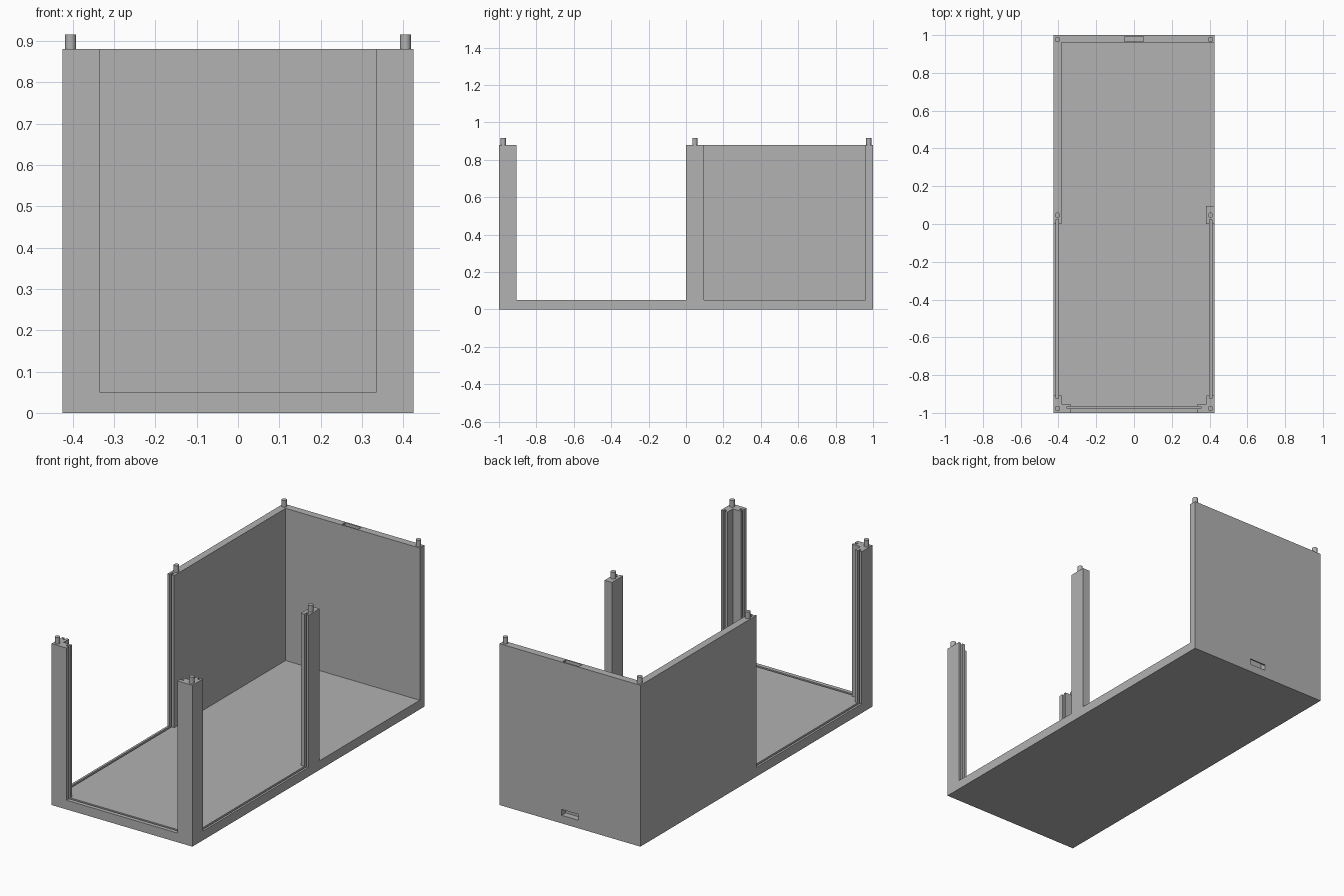
import bpy
import bmesh

cube = bpy.data.objects.get("Cube")
if cube:
    bpy.data.objects.remove(cube, do_unlink=True)

# Single grey plastic colour
grey = bpy.data.materials.new("grey_plastic")
grey.use_nodes = True
colour = (0.445, 0.445, 0.445, 1)
grey.diffuse_color = colour
grey.node_tree.nodes["Principled BSDF"].inputs["Base Color"].default_value = colour

# Overall dimensions
HX, HY = 0.425, 1.0
FLOOR, TOP = 0.05, 0.88
WALL = 0.04
INX = HX - WALL
POST = 0.093
GX, GY, GW = 0.407, 0.972, 0.006   # groove centre lines and half width
GZ = 0.035


def prism(name, outline, z0, z1):
    """Extrude a plan outline between two heights."""
    bm = bmesh.new()
    face = bm.faces.new([bm.verts.new((x, y, z0)) for x, y in outline])
    up = bmesh.ops.extrude_face_region(bm, geom=[face])["geom"]
    verts = [v for v in up if isinstance(v, bmesh.types.BMVert)]
    bmesh.ops.translate(bm, verts=verts, vec=(0, 0, z1 - z0))
    bmesh.ops.recalc_face_normals(bm, faces=bm.faces)
    mesh = bpy.data.meshes.new(name)
    bm.to_mesh(mesh)
    bm.free()
    mesh.materials.append(grey)
    obj = bpy.data.objects.new(name, mesh)
    bpy.context.collection.objects.link(obj)
    return obj


def box(name, x0, x1, y0, y1, z0, z1):
    return prism(name, [(x0, y0), (x1, y0), (x1, y1), (x0, y1)], z0, z1)


def cut(obj, cutters):
    """Subtract each cutter and apply the result."""
    bpy.ops.object.select_all(action="DESELECT")
    bpy.context.view_layer.objects.active = obj
    obj.select_set(True)
    for c in cutters:
        mod = obj.modifiers.new("cut", "BOOLEAN")
        mod.operation = "DIFFERENCE"
        mod.solver = "EXACT"
        mod.object = c
        bpy.ops.object.modifier_apply(modifier=mod.name)


# Panel grooves along both sides and the front
side_grooves = {s: box("groove_cutter", s * GX - GW, s * GX + GW, -0.924, 0.024, GZ, 1)
                for s in (-1, 1)}
front_groove = box("groove_cutter", -0.354, 0.354, -GY - GW, -GY + GW, GZ, 1)

# Floor
floor = box("floor", -HX, HX, -HY, HY - WALL, 0, FLOOR)
cut(floor, [side_grooves[-1], side_grooves[1], front_groove])

# Back wall with a cable channel that opens on top and low on the back
back_wall = box("back_wall", -HX, HX, HY - WALL, HY, 0, TOP)
channel = box("channel_cutter", -0.05, 0.05, 0.966, 0.992, 0.044, 1)
outlet = box("outlet_cutter", -0.05, 0.05, 0.98, 1.1, 0.044, 0.076)
cut(back_wall, [channel, outlet])

# Solid right wall and the left middle post
right_wall = box("right_wall", -HX, -INX, 0, HY - WALL, FLOOR, TOP)
cut(right_wall, [side_grooves[-1]])
middle_post = box("left_middle_post", HX - 0.045, HX, 0, 0.095, FLOOR, TOP)
cut(middle_post, [side_grooves[1]])

# L-shaped front corner posts
for s, side in ((-1, "right"), (1, "left")):
    ell = [(HX, -HY), (HX, -HY + POST), (INX, -HY + POST), (INX, -HY + 0.047),
           (HX - POST + 0.003, -HY + 0.047), (HX - POST + 0.003, -HY)]
    post = prism(side + "_front_post", [(s * x, y) for x, y in ell], FLOOR, TOP)
    cut(post, [side_grooves[s], front_groove])

    # Locating pegs on the corners and middle supports
    for place, y in (("front", -0.977), ("middle", 0.047), ("back", 0.977)):
        bpy.ops.mesh.primitive_cylinder_add(vertices=24, radius=0.0135, depth=0.036,
                                            location=(s * 0.405, y, TOP + 0.018))
        peg = bpy.context.object
        peg.name = side + "_" + place + "_peg"
        peg.data.materials.append(grey)
        bpy.ops.object.shade_smooth_by_angle()

# Remove the cutters
for c in [*side_grooves.values(), front_groove, channel, outlet]:
    bpy.data.objects.remove(c, do_unlink=True)
